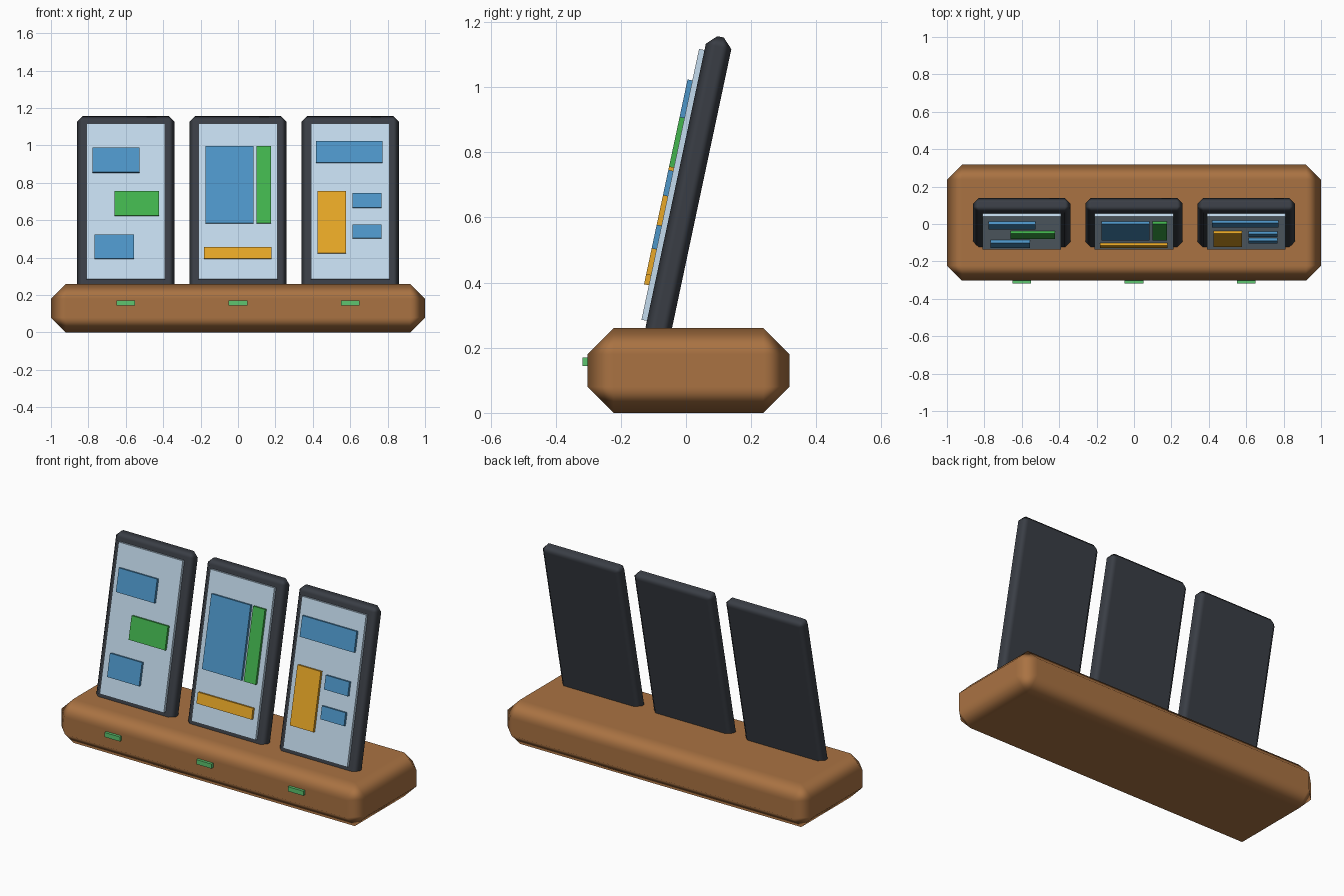
import bpy
import math
from mathutils import Matrix, Vector

if "Cube" in bpy.data.objects:
    bpy.data.objects.remove(bpy.data.objects["Cube"])

TILT = math.radians(12)
CY, CZ = 0.0075, 0.69          # centre of each leaning panel
C, S = math.cos(TILT), math.sin(TILT)


def material(name, rgb):
    m = bpy.data.materials.new(name)
    m.diffuse_color = (*rgb, 1)
    m.use_nodes = True
    m.node_tree.nodes["Principled BSDF"].inputs["Base Color"].default_value = m.diffuse_color
    return m


WOOD = material("wood", (0.40, 0.17, 0.055))
DARK = material("dark_frame", (0.042, 0.048, 0.06))
GLASS = material("pale_screen", (0.55, 0.71, 0.85))
LED = material("led_green", (0.11, 0.56, 0.16))
TILE = {
    "blue": material("blue", (0.075, 0.305, 0.58)),
    "green": material("green", (0.055, 0.46, 0.076)),
    "orange": material("orange", (0.81, 0.39, 0.02)),
}


def box(name, center, size, mat, bevel=0, frame=None):
    """Box with optional hardened single-segment chamfer, placed in a local frame."""
    bpy.ops.mesh.primitive_cube_add(size=1)
    ob = bpy.context.object
    ob.name = name
    ob.data.transform(Matrix.Translation(Vector(center)) @ Matrix.Diagonal((*size, 1)))
    ob.data.materials.append(mat)
    if frame:
        ob.matrix_world = frame
    if bevel:
        for p in ob.data.polygons:
            p.use_smooth = True
        mod = ob.modifiers.new("chamfer", 'BEVEL')
        mod.width = bevel
        mod.segments = 1
        mod.harden_normals = True
    return ob


# Wooden base
box("base", (0, CY, 0.13), (2, 0.62, 0.26), WOOD, 0.08)

# Tiles per screen: colour, left, right, bottom, top (x from screen centre, z in world)
layouts = {
    "left": (-0.6, [("blue", -0.178, 0.073, 0.857, 0.989),
                    ("green", -0.06, 0.178, 0.625, 0.757),
                    ("blue", -0.167, 0.043, 0.395, 0.525)]),
    "middle": (0, [("blue", -0.174, 0.083, 0.585, 0.997),
                   ("green", 0.099, 0.177, 0.585, 0.997),
                   ("orange", -0.182, 0.179, 0.395, 0.457)]),
    "right": (0.6, [("blue", -0.183, 0.173, 0.908, 1.024),
                    ("orange", -0.175, -0.022, 0.425, 0.757),
                    ("blue", 0.012, 0.167, 0.668, 0.746),
                    ("blue", 0.012, 0.167, 0.505, 0.578)]),
}

for side, (x, tiles) in layouts.items():
    # Leaning frame and screen
    frame = Matrix.Translation((x, CY, CZ)) @ Matrix.Rotation(-TILT, 4, 'X')
    box(f"{side}_frame", (0, 0, 0), (0.52, 0.08, 0.95), DARK, 0.03, frame)
    box(f"{side}_screen", (0, -0.047, 0), (0.42, 0.02, 0.85), GLASS, 0, frame)
    # Raised tiles on the screen
    for i, (col, x0, x1, z0, z1) in enumerate(tiles, 1):
        v0, v1 = ((z - CZ - 0.072 * S) / C for z in (z0, z1))
        box(f"{side}_tile_{i}", ((x0 + x1) / 2, -0.0635, (v0 + v1) / 2),
            (x1 - x0, 0.017, v1 - v0), TILE[col], 0, frame)
    # Indicator light on the base front
    box(f"{side}_indicator", (x, -0.3075, 0.157), (0.10, 0.022, 0.027), LED)
